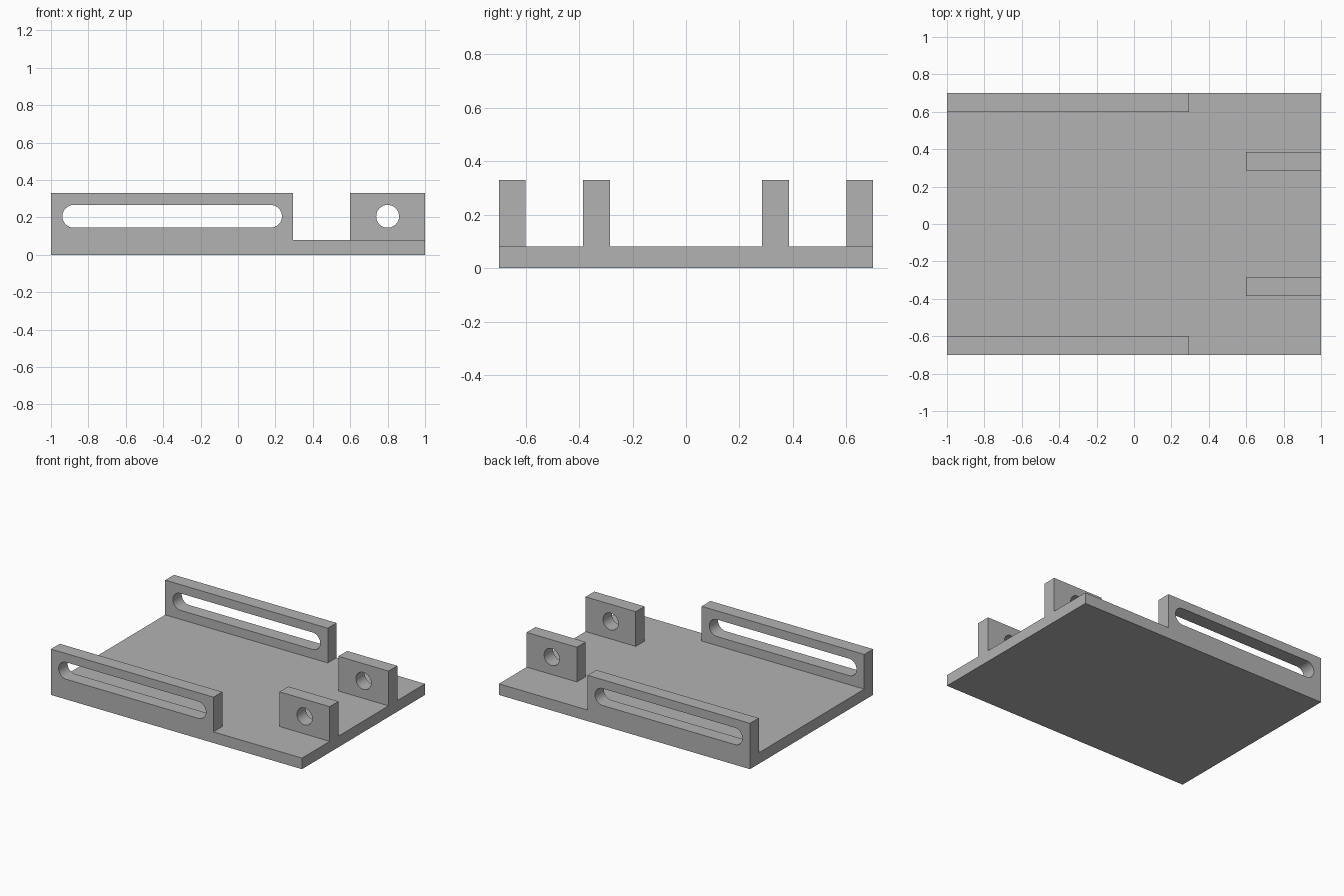
import bpy, bmesh, math

if "Cube" in bpy.data.objects:
    bpy.data.objects.remove(bpy.data.objects["Cube"])

grey = bpy.data.materials.new("plain grey")
grey.diffuse_color = (0.45, 0.45, 0.45, 1)
grey.use_nodes = True
grey.node_tree.nodes["Principled BSDF"].inputs["Base Color"].default_value = grey.diffuse_color

PLATE_TOP, TOP, HOLE_Z, HOLE_R = 0.08, 0.33, 0.206, 0.061


def prism(name, outline, y0, y1):
    """Extrude an x-z outline from y0 to y1."""
    bm = bmesh.new()
    face = bm.faces.new([bm.verts.new((x, y0, z)) for x, z in outline])
    ext = bmesh.ops.extrude_face_region(bm, geom=[face])
    moved = [v for v in ext["geom"] if isinstance(v, bmesh.types.BMVert)]
    bmesh.ops.translate(bm, verts=moved, vec=(0, y1 - y0, 0))
    bmesh.ops.recalc_face_normals(bm, faces=bm.faces)
    mesh = bpy.data.meshes.new(name)
    bm.to_mesh(mesh)
    bm.free()
    mesh.materials.append(grey)
    obj = bpy.data.objects.new(name, mesh)
    bpy.context.collection.objects.link(obj)
    return obj


def box(x0, x1, z0, z1):
    return [(x0, z0), (x1, z0), (x1, z1), (x0, z1)]


def slot(xa, xb, r, n=16):
    """Rounded slot between two arc centres; a circle when they coincide."""
    pts = []
    for cx, start in ((xb, -math.pi / 2), (xa, math.pi / 2)):
        for i in range(n + (xa != xb)):
            a = start + math.pi * i / n
            pts.append((cx + r * math.cos(a), HOLE_Z + r * math.sin(a)))
    return pts


def combine(target, tool, operation):
    mod = target.modifiers.new(operation.lower(), 'BOOLEAN')
    mod.operation, mod.solver, mod.object = operation, 'EXACT', tool
    bpy.context.view_layer.objects.active = target
    bpy.ops.object.modifier_apply(modifier=mod.name)
    bpy.data.objects.remove(tool)


# Floor plate
bracket = prism("bracket_plate", box(-1, 1, 0, PLATE_TOP), -0.7, 0.7)

for side in (-1, 1):
    # Long side walls and short lugs, merged flush with the plate
    for name, x0, x1, inner, outer in (("side_wall", -1, 0.295, 0.6, 0.7),
                                       ("lug", 0.6, 1, 0.285, 0.385)):
        y0, y1 = sorted((side * inner, side * outer))
        combine(bracket, prism(name, box(x0, x1, 0, TOP), y0, y1), 'UNION')

# Slots through the walls and round holes through the lugs
combine(bracket, prism("slot_cutter", slot(-0.878, 0.174, HOLE_R), -0.9, 0.9), 'DIFFERENCE')
combine(bracket, prism("hole_cutter", slot(0.8, 0.8, HOLE_R), -0.9, 0.9), 'DIFFERENCE')

# Smooth bores, crisp edges
bpy.ops.object.select_all(action='DESELECT')
bracket.select_set(True)
bpy.context.view_layer.objects.active = bracket
bpy.ops.object.shade_smooth_by_angle(angle=math.radians(30))
